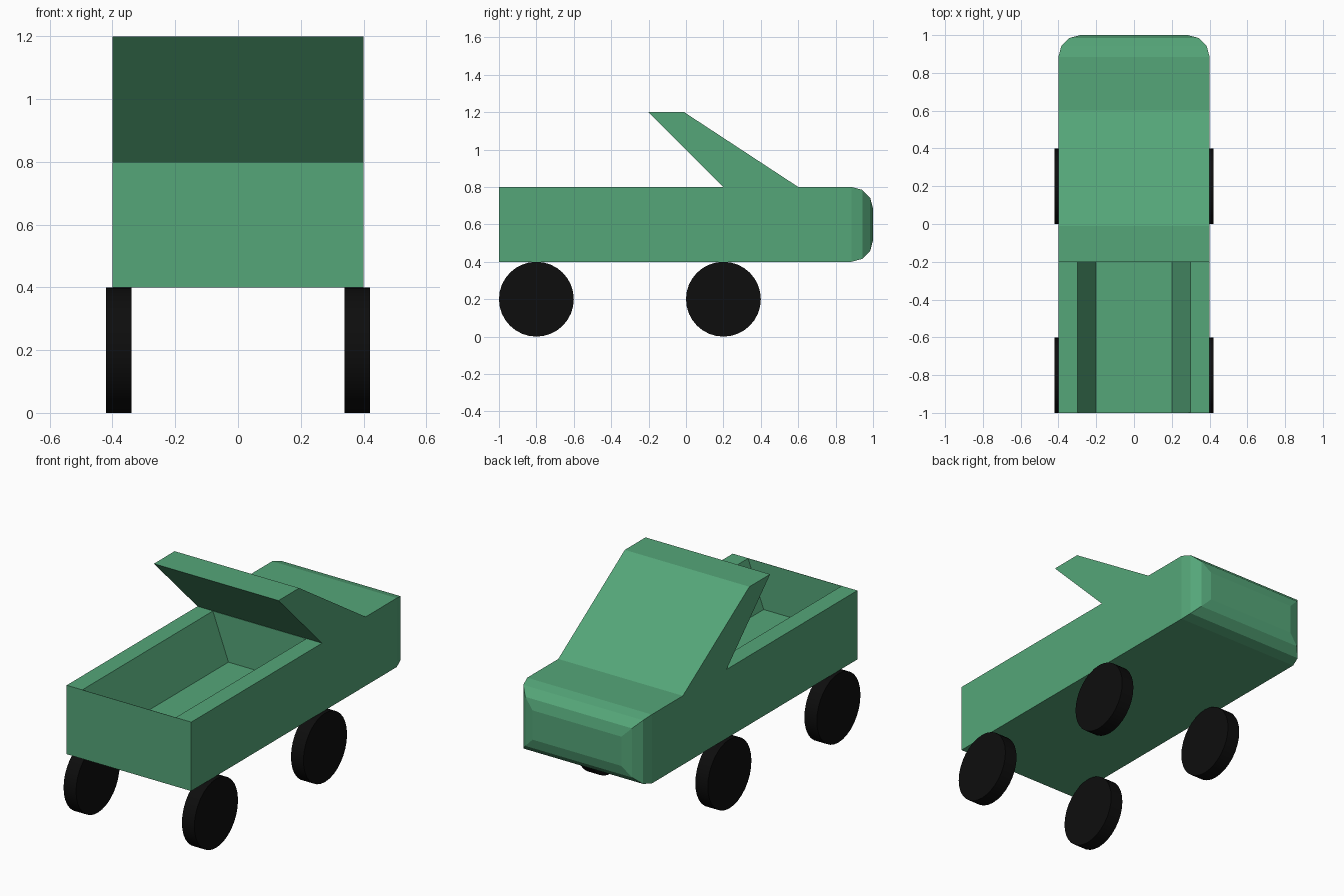
import bpy, bmesh, math

if "Cube" in bpy.data.objects:
    bpy.data.objects.remove(bpy.data.objects["Cube"])

def material(name, color):
    mat = bpy.data.materials.new(name)
    mat.diffuse_color = (*color, 1)
    mat.use_nodes = True
    mat.node_tree.nodes["Principled BSDF"].inputs["Base Color"].default_value = mat.diffuse_color
    return mat

green = material("green_paint", (0.09, 0.38, 0.19))
black = material("black_rubber", (0.004, 0.004, 0.004))

# Truck body and cab: one side profile (y, z) extruded across the width
profile = [(-1, 0.4), (1, 0.4), (1, 0.8), (0.6, 0.8),
           (-0.01, 1.2), (-0.2, 1.2), (0.2, 0.8), (-1, 0.8)]
bm = bmesh.new()
left = [bm.verts.new((-0.4, y, z)) for y, z in profile]
side = bm.faces.new(left)
ext = bmesh.ops.extrude_face_region(bm, geom=[side], use_keep_orig=True)
bmesh.ops.translate(bm, vec=(0.8, 0, 0),
                    verts=[g for g in ext["geom"] if isinstance(g, bmesh.types.BMVert)])
bmesh.ops.recalc_face_normals(bm, faces=bm.faces[:])

# Open bed: inset the deck, then push it down with sloping side walls
def find_face(y, z):
    return next(f for f in bm.faces
                if abs(f.calc_center_median().y - y) < 1e-3
                and abs(f.calc_center_median().z - z) < 1e-3)

deck = find_face(-0.4, 0.8)
bmesh.ops.inset_individual(bm, faces=[deck], thickness=0.1)
for v in deck.verts:
    v.co = (math.copysign(0.3, v.co.x), -0.998 if v.co.y < -0.4 else 0.198, 0.8)
floor = bmesh.ops.extrude_discrete_faces(bm, faces=[deck])["faces"][0]
for v in floor.verts:
    v.co.x = math.copysign(0.2, v.co.x)
    v.co.z = 0.53

# Rounded nose around the far end
nose = find_face(1, 0.6)
bmesh.ops.bevel(bm, geom=list(nose.edges), offset=0.115, offset_type='OFFSET',
                segments=3, profile=0.5, affect='EDGES')
bmesh.ops.recalc_face_normals(bm, faces=bm.faces[:])
mesh = bpy.data.meshes.new("truck_body")
bm.to_mesh(mesh)
bm.free()
body = bpy.data.objects.new("truck_body", mesh)
bpy.context.collection.objects.link(body)
mesh.materials.append(green)

# Wheels
for sx, side_name in ((-1, "left"), (1, "right")):
    for y, place in ((-0.8, "front"), (0.2, "back")):
        bpy.ops.mesh.primitive_cylinder_add(vertices=32, radius=0.2, depth=0.08,
                                            location=(sx * 0.38, y, 0.2),
                                            rotation=(0, math.pi / 2, 0))
        wheel = bpy.context.object
        wheel.name = f"{place}_{side_name}_wheel"
        wheel.data.materials.append(black)
        bpy.ops.object.shade_smooth_by_angle()
